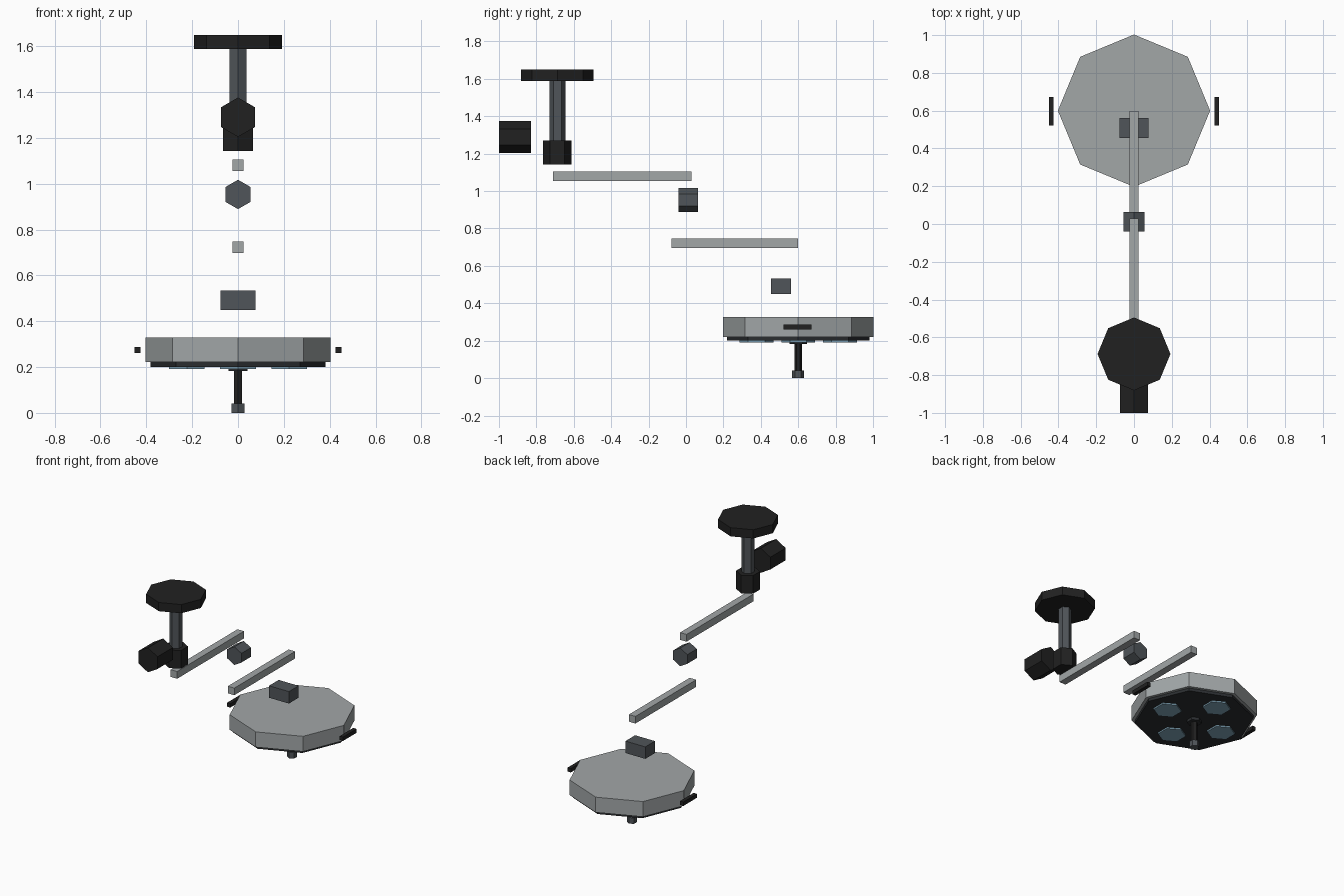
import bpy, bmesh, math
from mathutils import Matrix

if "Cube" in bpy.data.objects:
    bpy.data.objects.remove(bpy.data.objects["Cube"])


def material(name, rgb):
    m = bpy.data.materials.new(name)
    m.diffuse_color = (*rgb, 1.0)
    m.use_nodes = True
    m.node_tree.nodes["Principled BSDF"].inputs["Base Color"].default_value = m.diffuse_color
    return m


LIGHT = material("light grey", (0.36, 0.385, 0.39))
MID = material("slate grey", (0.080, 0.090, 0.100))
BLACK = material("black", (0.015, 0.015, 0.015))
DARK = material("charcoal", (0.024, 0.027, 0.030))
GLASS = material("lens blue", (0.22, 0.38, 0.48))


def finish(bm, name, mat):
    me = bpy.data.meshes.new(name)
    bm.to_mesh(me)
    bm.free()
    me.materials.append(mat)
    ob = bpy.data.objects.new(name, me)
    bpy.context.collection.objects.link(ob)
    return ob


def box(name, mat, x, y, z):
    """Box between (low, high) limits on each axis."""
    bm = bmesh.new()
    bmesh.ops.create_cube(bm, size=1)
    for v in bm.verts:
        v.co = [(lo + hi) / 2 + c * (hi - lo)
                for c, (lo, hi) in zip(v.co, (x, y, z))]
    return finish(bm, name, mat)


def prism(name, mat, sides, r, centre, length, along_y=False):
    """Low-poly cylinder with a corner on the y axis (or on z if along_y)."""
    bm = bmesh.new()
    bmesh.ops.create_cone(bm, cap_ends=True, segments=sides,
                          radius1=r, radius2=r, depth=length)
    # put one corner exactly on +y
    bm.verts.ensure_lookup_table()
    v = bm.verts[0].co
    turn = math.pi / 2 - math.atan2(v.y, v.x)
    m = Matrix.Rotation(turn, 4, 'Z')
    if along_y:
        m = Matrix.Rotation(math.pi / 2, 4, 'X') @ m
    bm.transform(Matrix.Translation(centre) @ m)
    return finish(bm, name, mat)


def upright(name, mat, sides, r, x, y, z0, z1):
    return prism(name, mat, sides, r, (x, y, (z0 + z1) / 2), z1 - z0)


MOUNT_Y, HEAD_Y = -0.688, 0.6

# ceiling mount
upright("ceiling_plate", BLACK, 8, 0.193, 0, MOUNT_Y, 1.588, 1.649)
upright("drop_pole", MID, 6, 0.043, 0, MOUNT_Y, 1.25, 1.59)
upright("pivot_hub", BLACK, 6, 0.076, 0, MOUNT_Y, 1.143, 1.27)
prism("counterweight", BLACK, 6, 0.086, (0, -0.915, 1.29), 0.17, True)

# arms and joints
box("upper_arm", LIGHT, (-0.025, 0.025), (-0.712, 0.03), (1.055, 1.106))
prism("elbow_joint", MID, 6, 0.064, (0, 0.012, 0.953), 0.105, True)
box("lower_arm", LIGHT, (-0.025, 0.025), (-0.077, 0.598), (0.697, 0.747))
box("head_yoke", MID, (-0.077, 0.077), (0.455, 0.562), (0.449, 0.533))

# lamp head
upright("lamp_housing", LIGHT, 8, 0.403, 0, HEAD_Y, 0.221, 0.328)
upright("lamp_underside", DARK, 8, 0.381, 0, HEAD_Y, 0.201, 0.225)
for i in range(4):
    a = i * math.pi / 2
    upright(f"lens_{i + 1}", GLASS, 6, 0.09,
            0.223 * math.cos(a), HEAD_Y + 0.223 * math.sin(a), 0.191, 0.205)

# central handle under the head
upright("handle_collar", DARK, 6, 0.047, 0, HEAD_Y, 0.182, 0.205)
upright("handle_stem", BLACK, 6, 0.021, 0, HEAD_Y, 0.03, 0.19)
upright("handle_knob", MID, 6, 0.032, 0, HEAD_Y, 0.0, 0.042)

# side grips
for side, name in ((-1, "left_grip"), (1, "right_grip")):
    c = side * 0.438
    box(name, BLACK, (c - 0.013, c + 0.013), (0.522, 0.672), (0.261, 0.288))
